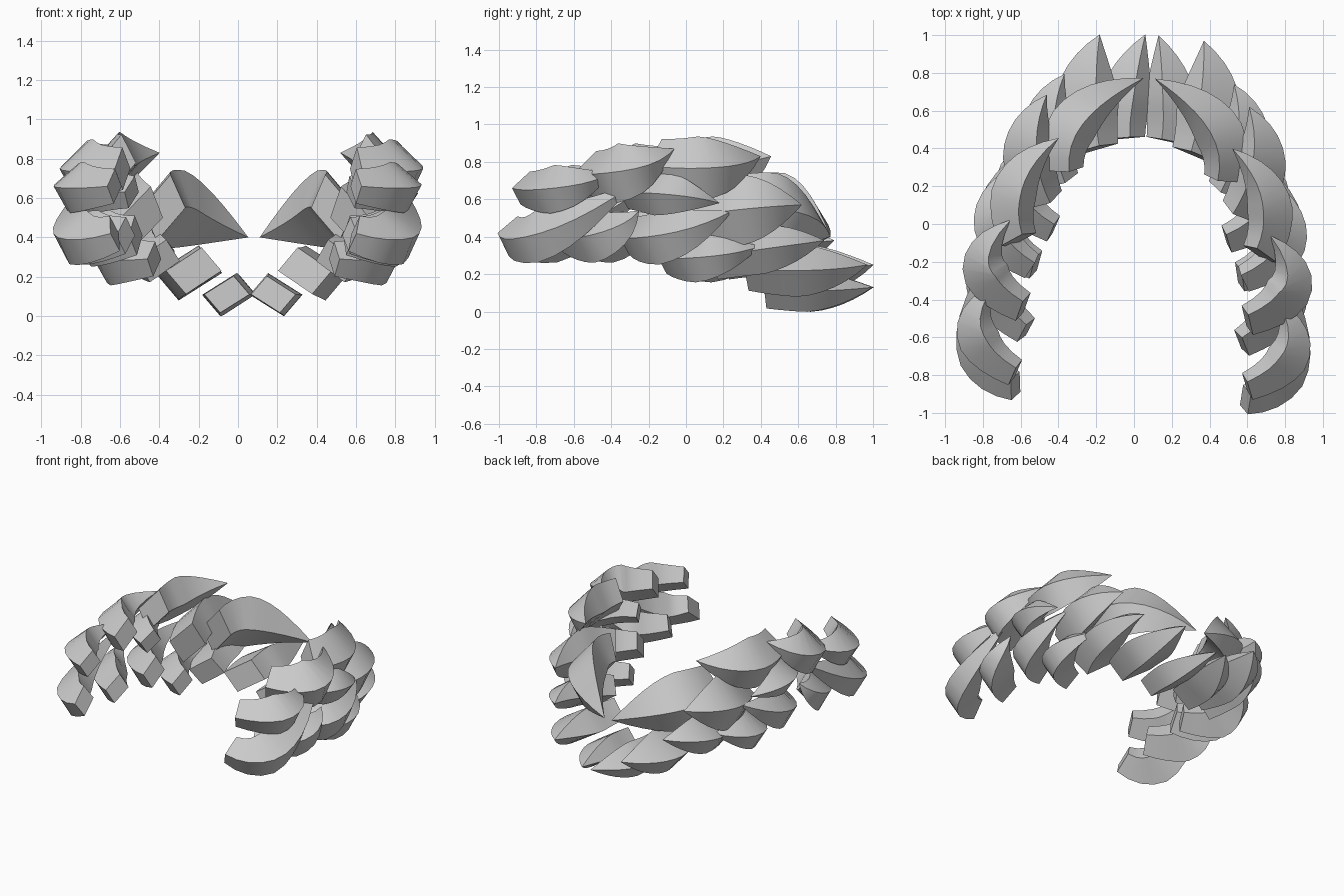
import bpy, bmesh
from mathutils import Vector

if "Cube" in bpy.data.objects:
    bpy.data.objects.remove(bpy.data.objects["Cube"])

STEPS = 10
# Side locks all start from a root set inward and forward of their bulge
ROOT_SHIFT = Vector((-.23, -.19, 0))


def spine(root, mid, tip, u):
    """Quadratic curve that passes through mid halfway"""
    ctrl = mid * 2 - (root + tip) / 2
    return root * (1 - u)**2 + ctrl * (2 * u * (1 - u)) + tip * u**2


def reflect(v):
    """Mirror across the slightly turned middle plane x = .035 + .06 y"""
    n = Vector((1, -.06, 0)).normalized()
    return v - n * 2 * (v - Vector((.035, 0, 0))).dot(n)


def half_lock(name, p, w, t, base, fix):
    """Tapered lock with a diamond section, cut square at the root"""
    bm = bmesh.new()
    rings = []
    for i in range(STEPS):
        u = i / STEPS
        tan = (spine(*p, u + .02) - spine(*p, u - .02)).normalized()
        out = tan.cross(Vector((0, 0, 1))).normalized()
        up = out.cross(tan)
        # swell from the root to full size, then close to a point
        k = base + (1 - base) * u / .38 if u < .38 else 1 - ((u - .38) / .62)**1.8
        lean = out * .3 * t
        corners = (up * w - lean, out * t, lean - up * w, -out * t)
        rings.append([bm.verts.new(fix(spine(*p, u) + v * k)) for v in corners])
    tip = bm.verts.new(fix(p[2]))
    bm.faces.new(rings[0])
    for a, b in zip(rings, rings[1:]):
        for j in range(4):
            bm.faces.new((a[j], a[(j + 1) % 4], b[(j + 1) % 4], b[j]))
    for j in range(4):
        bm.faces.new((rings[-1][j], rings[-1][(j + 1) % 4], tip))
    bmesh.ops.recalc_face_normals(bm, faces=bm.faces)
    me = bpy.data.meshes.new(name)
    bm.to_mesh(me)
    bm.free()
    ob = bpy.data.objects.new(name, me)
    bpy.context.collection.objects.link(ob)
    ob.select_set(True)
    bpy.context.view_layer.objects.active = ob


def lock(name, mid, tip, w, root=None, t=None):
    base = .85 if root else .68
    mid, tip = Vector(mid), Vector(tip)
    root = Vector(root) if root else mid + ROOT_SHIFT
    t = t or .065 + .36 * w
    half_lock(name + "_lock_right", (root, mid, tip), w, t, base, lambda v: v)
    half_lock(name + "_lock_left", (root, mid, tip), w, t, base, reflect)


# Locks gathered at the back
lock("back_low", (.19, .70, .11), (.13, 1.0, .13), .11, (.18, .44, .11), .135)
lock("back_mid", (.40, .66, .22), (.37, .97, .25), .14, (.34, .36, .23), .17)
lock("back_top", (.42, .53, .53), (.11, .77, .40), .20, (.48, .24, .55), .13)
lock("back_outer", (.67, .34, .55), (.61, .62, .57), .19, (.57, .06, .50), .14)
lock("back_under", (.59, .46, .34), (.53, .74, .38), .13, (.50, .17, .28), .14)
lock("crown", (.71, .13, .77), (.52, .40, .83), .17, (.67, -.16, .78), .12)

# Locks along the side, front to back
lock("front_top", (.83, -.67, .66), (.76, -.40, .74), .13)
lock("front_low", (.82, -.74, .42), (.82, -.28, .68), .14)
lock("temple_top", (.83, -.32, .75), (.72, -.06, .87), .16)
lock("side_low", (.80, -.44, .41), (.84, -.25, .54), .14)
lock("side_mid", (.81, -.10, .63), (.80, .18, .58), .12)
lock("side_under", (.79, -.09, .41), (.77, .25, .54), .15)
lock("side_bottom", (.72, .11, .29), (.66, .40, .35), .13)

# Soft shading along each lock, crisp ridges
bpy.ops.object.shade_smooth_by_angle(angle=0.6)
